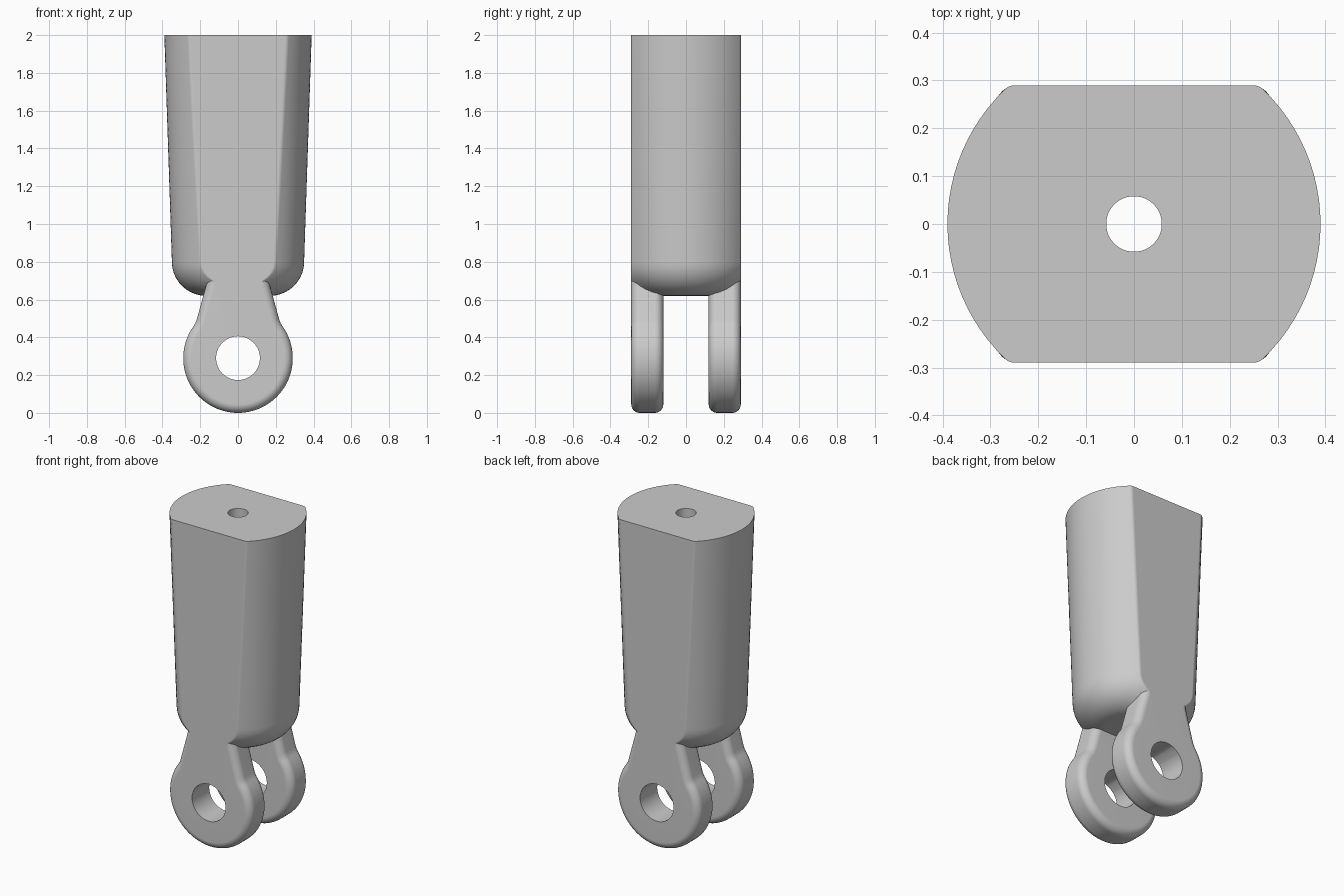
import bpy, bmesh
from math import sin, cos, pi, sqrt, atan2, radians
from mathutils import Vector

if "Cube" in bpy.data.objects:
    bpy.data.objects.remove(bpy.data.objects["Cube"])

FLAT = 0.29      # half depth between the flats
ROUND = 0.03     # corner radius of the body section


def loft(name, rings):
    """Skin a closed chain of equal-length rings into a ring-shaped solid."""
    bm = bmesh.new()
    vs = [[bm.verts.new(p) for p in ring] for ring in rings]
    n = len(vs[0])
    for i in range(len(vs)):
        a, b = vs[i], vs[(i + 1) % len(vs)]
        for j in range(n):
            k = (j + 1) % n
            bm.faces.new((a[j], a[k], b[k], b[j]))
    bmesh.ops.remove_doubles(bm, verts=bm.verts, dist=1e-5)
    bmesh.ops.recalc_face_normals(bm, faces=bm.faces)
    me = bpy.data.meshes.new(name)
    bm.to_mesh(me)
    bm.free()
    ob = bpy.data.objects.new(name, me)
    bpy.context.collection.objects.link(ob)
    return ob


def section(r, z):
    """Circle of radius r with flats at +-FLAT and rounded corners."""
    q = []
    if r <= FLAT:
        a0, f, cx, cy = pi / 2, 0.0, 0.0, r
    else:
        f, cy = ROUND, FLAT - ROUND
        cx = sqrt((r - f) ** 2 - cy ** 2)
        a0 = atan2(cy, cx)
    for i in range(12):
        a = a0 * i / 12
        q.append((r * cos(a), r * sin(a)))
    for i in range(6):
        a = a0 + (pi / 2 - a0) * i / 5
        q.append((cx + f * cos(a), cy + f * sin(a)))
    pts = q + [(-x, y) for x, y in reversed(q)]
    pts += [(-x, -y) for x, y in q] + [(x, -y) for x, y in reversed(q)]
    return [(x, y, z) for x, y in pts]


def hole_ring(outer, r, z):
    """Circle whose points face those of the outer ring."""
    n = len(outer)
    return [(r * cos(2 * pi * i / n), r * sin(2 * pi * i / n), z) for i in range(n)]


# Body: tapered barrel with rounded foot and a through bore
body_rings = [section(0.39 - 0.04 * i / 4, 2 - 1.2 * i / 4) for i in range(5)]
for i in range(1, 11):
    a = pi / 2 * i / 10
    body_rings.append(section(0.17 + 0.18 * cos(a), 0.80 - 0.18 * sin(a)))
body_rings.append(hole_ring(body_rings[0], 0.058, 0.62))
body_rings.append(hole_ring(body_rings[0], 0.058, 2.0))
body = loft("clevis_body", body_rings)

# Lug outline: round eye, slightly waisted neck, flare into the body
C = 0.29
half = [(C * cos(radians(a)), C + C * sin(radians(a))) for a in range(-90, 35, 4)]
half += [(0.233, 0.462), (0.226, 0.475), (0.219, 0.492), (0.192, 0.59),
         (0.166, 0.685), (0.163, 0.705), (0.168, 0.725), (0.18, 0.745),
         (0.18, 0.80), (0.09, 0.80), (0.0, 0.80)]
outline = [Vector(p) for p in half + [(-x, z) for x, z in half[-2:0:-1]]]


def inset(d):
    out, n = [], len(outline)
    for i, p in enumerate(outline):
        t = (outline[(i + 1) % n] - p).normalized() + (p - outline[i - 1]).normalized()
        t.normalize()
        out.append(p + Vector((-t.y, t.x)) * d)
    return out


def lug(name, side):
    y0, y1, b = 0.12, FLAT, 0.045
    eye = []
    for p in outline:
        d = (p - Vector((0, C))).normalized() * 0.116
        eye.append((d.x, d.y + C))
    prof = []
    for i in range(7):
        a = pi / 2 * i / 6
        prof.append((b * (1 - sin(a)), y0 + b * (1 - cos(a))))
    prof += [(d, y0 + y1 - y) for d, y in reversed(prof)]
    rings = [[(x, side * y0, z) for x, z in eye]]
    rings += [[(p.x, side * y, p.y) for p in inset(d)] for d, y in prof]
    rings.append([(x, side * y1, z) for x, z in eye])
    return loft(name, rings)


# Weld both lugs to the body
for name, side in (("front_lug", -1), ("back_lug", 1)):
    part = lug(name, side)
    mod = body.modifiers.new(name, 'BOOLEAN')
    mod.operation = 'UNION'
    mod.solver = 'EXACT'
    mod.object = part
    bpy.context.view_layer.objects.active = body
    bpy.ops.object.modifier_apply(modifier=mod.name)
    bpy.data.objects.remove(part)

# Smooth shading with clean flats
bpy.ops.object.select_all(action='DESELECT')
body.select_set(True)
bpy.context.view_layer.objects.active = body
bpy.ops.object.shade_smooth_by_angle(angle=radians(32))
wn = body.modifiers.new("flat_normals", 'WEIGHTED_NORMAL')
wn.keep_sharp = True
